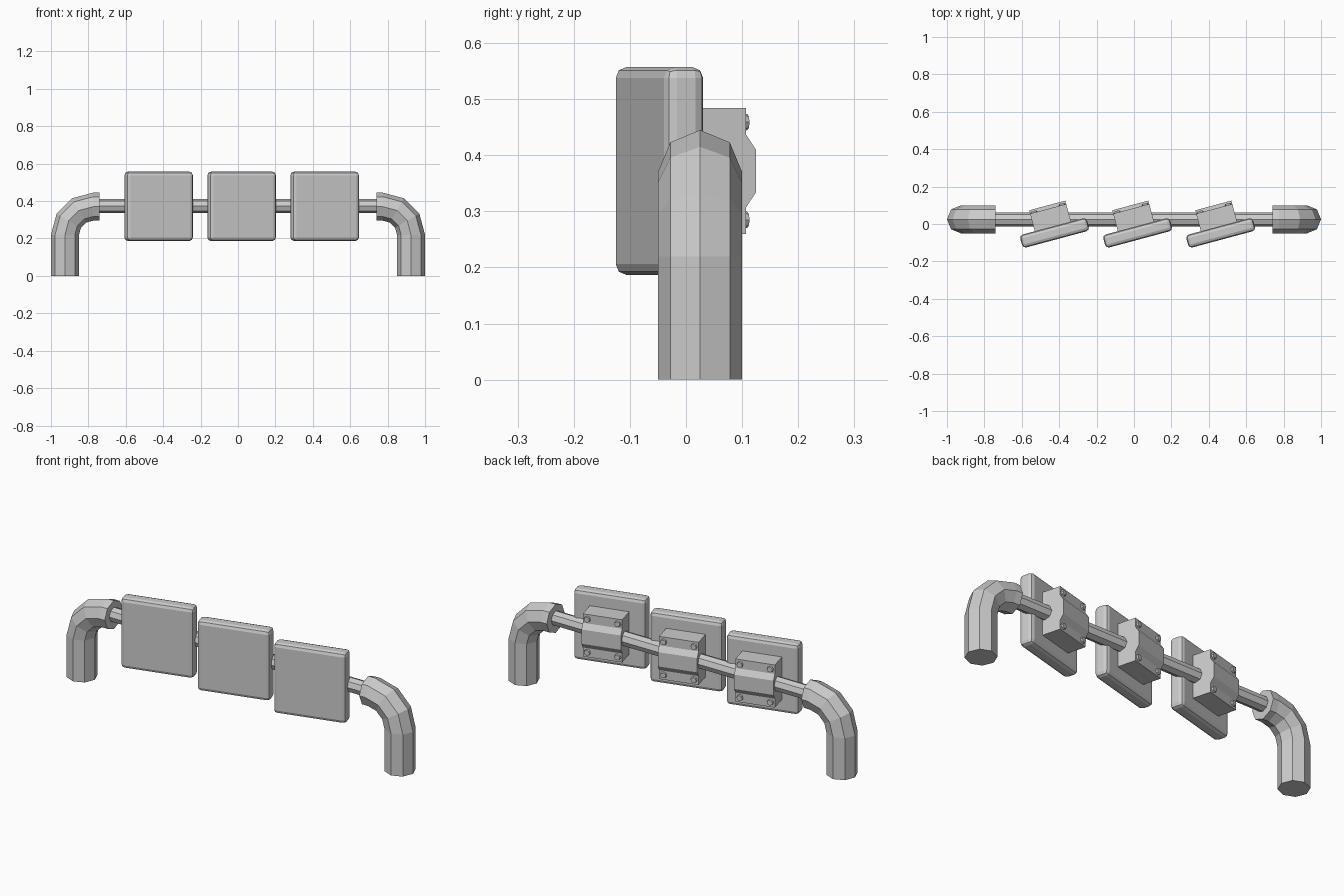
import bpy, bmesh
from math import sin, cos, pi, radians
from mathutils import Matrix, Vector

if "Cube" in bpy.data.objects:
    bpy.data.objects.remove(bpy.data.objects["Cube"])

AXIS_Y, AXIS_Z = 0.025, 0.37
TILT = radians(15)


def finish(bm, name, matrix=None):
    if matrix:
        bm.transform(matrix)
    bmesh.ops.recalc_face_normals(bm, faces=bm.faces)
    mesh = bpy.data.meshes.new(name)
    bm.to_mesh(mesh)
    bm.free()
    ob = bpy.data.objects.new(name, mesh)
    bpy.context.collection.objects.link(ob)
    return ob


def sweep(name, path, radius, sides=8):
    """Sweep a polygon along (x, z, normal angle) stations in the xz plane."""
    bm = bmesh.new()
    rings = []
    for x, z, a in path:
        ring = []
        for i in range(sides):
            t = 2 * pi * i / sides
            n = radius * cos(t)
            ring.append(bm.verts.new((x + n * cos(a), AXIS_Y + radius * sin(t), z + n * sin(a))))
        rings.append(ring)
    for r0, r1 in zip(rings, rings[1:]):
        for i in range(sides):
            j = (i + 1) % sides
            bm.faces.new((r0[i], r0[j], r1[j], r1[i]))
    bm.faces.new(rings[0])
    bm.faces.new(rings[-1])
    return finish(bm, name)


# Bent end posts, mirrored left and right
for side, label in ((1, "right"), (-1, "left")):
    path = [(0.925, 0, 0)]
    for k in range(4):
        a = k * pi / 6
        path.append((0.775 + 0.15 * cos(a), 0.22 + 0.15 * sin(a), a))
    path.append((0.74, AXIS_Z, pi / 2))
    if side < 0:
        path = [(-x, z, pi - a) for x, z, a in path]
    sweep(label + "_post", path, 0.075)

# Thin cross bar
sweep("cross_bar", [(-0.77, AXIS_Z + 0.003, pi / 2), (0.77, AXIS_Z + 0.003, pi / 2)], 0.0375)

# Clamp side profile: (depth, height)
half = [(-0.042, 0.112), (0.058, 0.112), (0.058, 0.065), (0.0767, 0.0375)]
profile = half + [(d, -h) for d, h in reversed(half)]

for n, cx in enumerate((-0.444, 0, 0.444), 1):
    place = Matrix.Translation((cx, AXIS_Y, AXIS_Z + 0.002)) @ Matrix.Rotation(TILT, 4, 'Z')

    # Rounded square panel
    bm = bmesh.new()
    bmesh.ops.create_cube(bm, size=1)
    bm.transform(Matrix.Translation((0, -0.075, 0)) @ Matrix.Diagonal((0.37, 0.072, 0.37, 1)))
    bmesh.ops.bevel(bm, geom=bm.edges[:], offset=0.019, segments=2, profile=0.5, affect='EDGES')
    finish(bm, f"panel_{n}", place)

    # Clamp block around the bar
    bm = bmesh.new()
    face = bm.faces.new([bm.verts.new((-0.1, d, h)) for d, h in profile])
    ext = bmesh.ops.extrude_face_region(bm, geom=[face], use_keep_orig=True)
    bmesh.ops.translate(bm, vec=Vector((0.2, 0, 0)),
                        verts=[v for v in ext["geom"] if isinstance(v, bmesh.types.BMVert)])
    finish(bm, f"clamp_{n}", place)

    # Four bolt heads on the clamp flanges
    bm = bmesh.new()
    for bx in (-0.077, 0.077):
        for bz in (-0.087, 0.087):
            m = Matrix.Translation((bx, 0.06, bz)) @ Matrix.Rotation(-pi / 2, 4, 'X')
            bmesh.ops.create_cone(bm, cap_ends=True, segments=8, radius1=0.018,
                                  radius2=0.014, depth=0.014, matrix=m)
    finish(bm, f"clamp_bolts_{n}", place)
